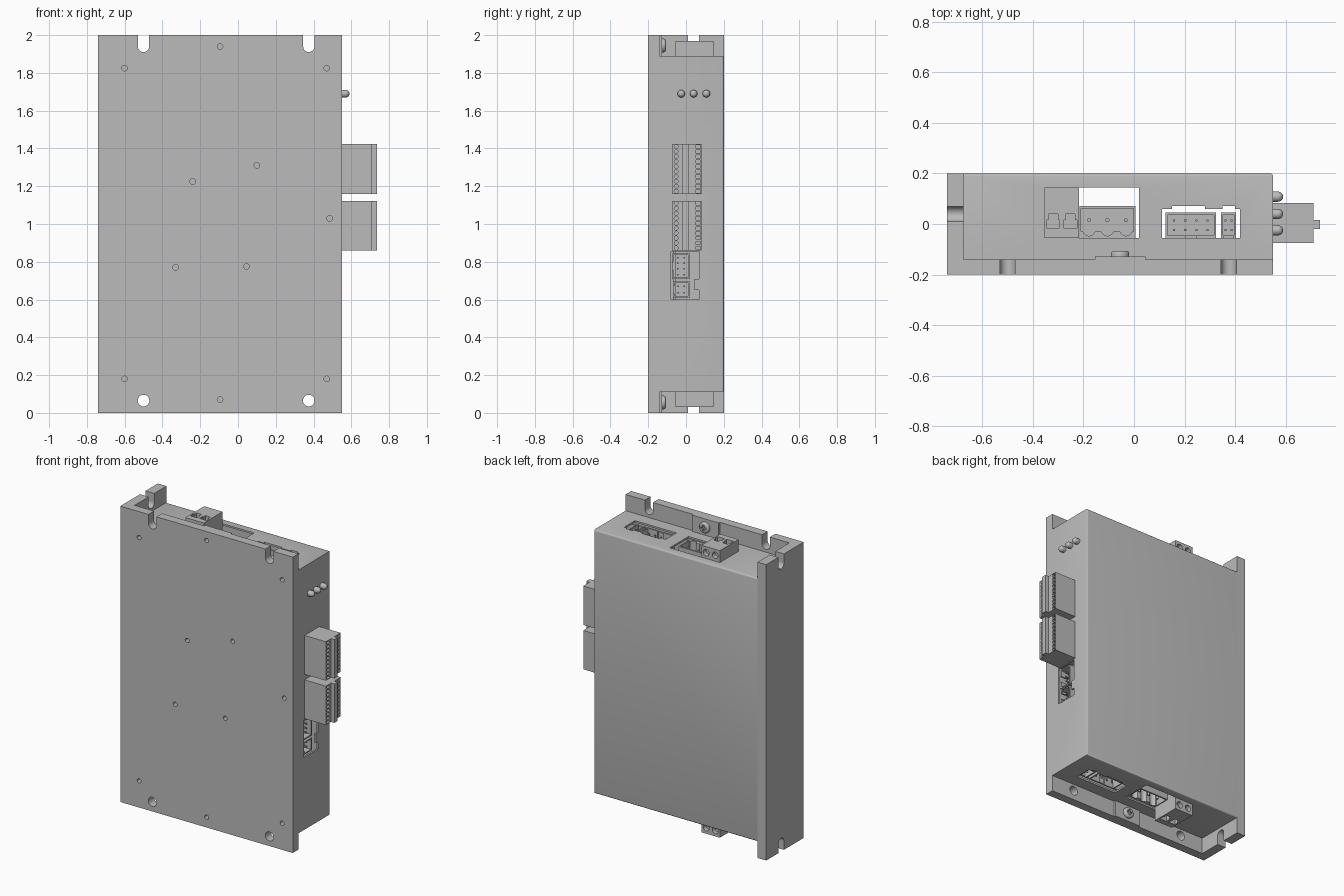
import bpy, bmesh, math
from mathutils import Matrix, Vector

cube = bpy.data.objects.get("Cube")
if cube:
    bpy.data.objects.remove(cube, do_unlink=True)

grey = bpy.data.materials.new("plain grey")
grey.use_nodes = True
grey.diffuse_color = (0.5, 0.5, 0.5, 1)
grey.node_tree.nodes["Principled BSDF"].inputs["Base Color"].default_value = (0.5, 0.5, 0.5, 1)

TOP, WALL = 1.89, 0.012
AXES = {"x": Matrix.Rotation(math.pi / 2, 4, "Y"),
        "y": Matrix.Rotation(-math.pi / 2, 4, "X"),
        "z": Matrix.Identity(4)}


def box(bm, x0, x1, y0, y1, z0, z1):
    size = Vector((x1 - x0, y1 - y0, z1 - z0))
    mid = Vector((x0 + x1, y0 + y1, z0 + z1)) / 2
    bmesh.ops.create_cube(bm, size=1, matrix=Matrix.Translation(mid) @ Matrix.Diagonal(size).to_4x4())


def rod(bm, axis, centre, radius, length, sides=20):
    bmesh.ops.create_cone(bm, cap_ends=True, segments=sides, radius1=radius, radius2=radius,
                          depth=length, matrix=Matrix.Translation(centre) @ AXES[axis])


def make(name, bm):
    mesh = bpy.data.meshes.new(name)
    bm.to_mesh(mesh)
    bm.free()
    mesh.materials.append(grey)
    obj = bpy.data.objects.new(name, mesh)
    bpy.context.collection.objects.link(obj)
    return obj


def cut(obj, bm):
    cutter = make("cutter", bm)
    cutter.hide_render = True
    mod = obj.modifiers.new("cut", "BOOLEAN")
    mod.operation, mod.solver, mod.use_self = "DIFFERENCE", "EXACT", True
    mod.object = cutter
    with bpy.context.temp_override(object=obj, active_object=obj):
        bpy.ops.object.modifier_apply(modifier=mod.name)
    bpy.data.objects.remove(cutter, do_unlink=True)


def copy_to_bottom(obj):
    mesh = obj.data.copy()
    mesh.transform(Matrix.Translation((0, 0, 2)) @ Matrix.Diagonal((1, 1, -1, 1)))
    mesh.flip_normals()
    twin = bpy.data.objects.new("bottom_" + obj.name, mesh)
    bpy.context.collection.objects.link(twin)


# L-shaped mounting chassis: front plate and side plate
bm = bmesh.new()
outline = [(-0.74, -0.2), (0.55, -0.2), (0.55, -0.14), (-0.675, -0.14), (-0.675, 0.2), (-0.74, 0.2)]
face = bm.faces.new([bm.verts.new((x, y, 0)) for x, y in outline])
grown = bmesh.ops.extrude_face_region(bm, geom=[face])["geom"]
bmesh.ops.translate(bm, vec=(0, 0, 2), verts=[v for v in grown if isinstance(v, bmesh.types.BMVert)])
bmesh.ops.recalc_face_normals(bm, faces=bm.faces)
chassis = make("mounting_chassis", bm)

# Mounting slots, round holes and blind screw holes
bm = bmesh.new()
for x in (-0.5, 0.375):
    rod(bm, "y", (x, -0.17, 1.94), 0.03, 0.2)
    box(bm, x - 0.03, x + 0.03, -0.25, -0.09, 1.94, 2.1)
    rod(bm, "y", (x, -0.17, 0.065), 0.031, 0.2)
for z, end in ((1.94, 2.1), (0.06, -0.1)):
    rod(bm, "x", (-0.7, 0.04, z), 0.03, 0.2)
    box(bm, -0.8, -0.6, 0.01, 0.07, min(z, end), max(z, end))
for x, z in ((-0.6, 1.825), (0.47, 1.825), (-0.095, 1.94), (0.1, 1.31), (-0.24, 1.225), (0.485, 1.03),
             (-0.33, 0.77), (0.045, 0.775), (-0.6, 0.18), (0.47, 0.18), (-0.095, 0.07)):
    rod(bm, "y", (x, -0.2, z), 0.015, 0.09, 12)
cut(chassis, bm)

# Sheet metal cover with a softened rear edge
bm = bmesh.new()
box(bm, -0.675, 0.55, -0.14, 0.2, 2 - TOP, TOP)
rear = [e for e in bm.edges if all(v.co.y > 0.1 for v in e.verts)
        and not all(v.co.x < -0.6 for v in e.verts)]
bmesh.ops.bevel(bm, geom=rear, offset=0.01, segments=3, affect="EDGES", profile=0.5)
cover = make("cover", bm)
bm = bmesh.new()
box(bm, -0.675 + WALL, 0.55 - WALL, -0.14 + WALL, 0.2 - WALL, 2 - TOP + WALL, TOP - WALL)
cut(cover, bm)

# Connector openings in both ends and in the side
bm = bmesh.new()
for z in (TOP, 2 - TOP):
    box(bm, -0.355, 0.02, -0.055, 0.145, z - 0.03, z + 0.03)
    box(bm, 0.11, 0.42, -0.055, 0.06, z - 0.03, z + 0.03)
    box(bm, 0.15, 0.28, 0.05, 0.072, z - 0.03, z + 0.03)
    box(bm, 0.35, 0.4, 0.05, 0.072, z - 0.03, z + 0.03)
box(bm, 0.52, 0.58, -0.08, 0.045, 0.6, 0.855)
box(bm, 0.52, 0.58, 0.03, 0.07, 0.6, 0.65)
box(bm, 0.52, 0.58, 0.03, 0.07, 0.71, 0.855)
cut(cover, bm)

# Circuit board carrying the connectors
bm = bmesh.new()
box(bm, -0.65, 0.48, -0.068, -0.055, 0.14, 1.86)
make("circuit_board", bm)

# Cover tab and its cross-head screw
bm = bmesh.new()
box(bm, -0.155, 0.045, -0.141, -0.128, TOP - 0.005, 2)
copy_to_bottom(make("cover_tab", bm))
bm = bmesh.new()
rod(bm, "y", (-0.055, -0.118, 1.945), 0.036, 0.022, 32)
rim = [e for e in bm.edges if all(v.co.y > -0.11 for v in e.verts)]
bmesh.ops.bevel(bm, geom=rim, offset=0.01, segments=3, affect="EDGES", profile=0.5)
screw = make("tab_screw", bm)
bm = bmesh.new()
for w, h in ((0.02, 0.005), (0.005, 0.02)):
    box(bm, -0.055 - w, -0.055 + w, -0.115, -0.09, 1.945 - h, 1.945 + h)
cut(screw, bm)
copy_to_bottom(screw)

# Protruding two-way terminal block
bm = bmesh.new()
box(bm, -0.355, -0.217, -0.055, 0.145, 1.75, 1.97)
terminal = make("terminal_block", bm)
bm = bmesh.new()
for x in (-0.32, -0.252):
    box(bm, x - 0.026, x + 0.026, -0.015, 0.016, 1.92, 2)
    box(bm, x - 0.019, x + 0.019, 0.01, 0.04, 1.92, 2)
    rod(bm, "y", (x, 0.145, 1.93), 0.022, 0.06)
cut(terminal, bm)
copy_to_bottom(terminal)

# Three-pin power socket with a scalloped wall
bm = bmesh.new()
box(bm, -0.215, 0.005, -0.055, 0.072, 1.72, 1.875)
socket = make("power_socket", bm)
bm = bmesh.new()
box(bm, -0.209, -0.001, -0.03, 0.062, 1.76, 1.9)
for x in (-0.178, -0.105, -0.032):
    rod(bm, "z", (x, -0.022, 1.83), 0.025, 0.14)
cut(socket, bm)
copy_to_bottom(socket)


def header(name, axis, a0, a1, b0, b1, end, count):
    """Open shroud with two rows of pins; the long direction is a, the mouth faces axis."""
    def place(bm, p, q, r, s, low, high):
        box(bm, *((p, q, r, s, low, high) if axis == "z" else (low, high, r, s, p, q)))
    bm = bmesh.new()
    place(bm, a0, a1, b0, b1, end - 0.12, end)
    shroud = make(name + "_shroud", bm)
    bm = bmesh.new()
    place(bm, a0 + 0.008, a1 - 0.008, b0 + 0.01, b1 - 0.01, end - 0.08, end + 0.05)
    middle = (a0 + a1) / 2
    place(bm, middle - 0.02, middle + 0.02, b0 - 0.01, b0 + 0.03, end - 0.06, end + 0.05)
    cut(shroud, bm)
    bm = bmesh.new()
    for i in range(count):
        a = a0 + (a1 - a0) * (i + 0.75) / (count + 0.5)
        for b in (b0 * 0.68 + b1 * 0.32, b0 * 0.32 + b1 * 0.68):
            place(bm, a - 0.004, a + 0.004, b - 0.004, b + 0.004, end - 0.1, end - 0.02)
    return shroud, make(name + "_pins", bm)


# Pin headers in the ends and in the side
for part in (*header("wide_header", "z", 0.125, 0.325, -0.055, 0.045, 1.87, 4),
             *header("narrow_header", "z", 0.345, 0.403, -0.055, 0.045, 1.87, 2)):
    copy_to_bottom(part)
header("upper_side_header", "x", 0.71, 0.845, -0.075, 0.02, 0.54, 4)
header("lower_side_header", "x", 0.61, 0.695, -0.07, 0.02, 0.54, 2)

# Power socket pins
bm = bmesh.new()
for x in (-0.178, -0.105, -0.032):
    rod(bm, "z", (x, 0.015, 1.8), 0.008, 0.12, 12)
copy_to_bottom(make("power_pins", bm))

# Two ten-way signal plugs on the side
for name, low in (("upper", 1.16), ("lower", 0.86)):
    bm = bmesh.new()
    box(bm, 0.5, 0.71, -0.075, 0.083, low, low + 0.263)
    plug = make(name + "_signal_plug", bm)
    bm = bmesh.new()
    for i in range(10):
        z = low + 0.0263 * (i + 0.5)
        rod(bm, "x", (0.71, -0.052, z), 0.0105, 0.05, 12)
        box(bm, 0.685, 0.75, 0.052, 0.077, z - 0.009, z + 0.009)
    cut(plug, bm)
    bm = bmesh.new()
    box(bm, 0.705, 0.735, -0.02, 0.015, low, low + 0.263)
    make(name + "_plug_ridge", bm)

# Domed indicator lamps
for i, y in enumerate((-0.025, 0.04, 0.108)):
    bm = bmesh.new()
    rod(bm, "x", (0.557, y, 1.69), 0.02, 0.026, 24)
    bmesh.ops.create_uvsphere(bm, u_segments=24, v_segments=12, radius=0.02,
                              matrix=Matrix.Translation((0.57, y, 1.69)))
    make("indicator_lamp_%d" % (i + 1), bm)

# Smooth the round parts and keep the edges sharp
bpy.ops.object.select_all(action="DESELECT")
for obj in bpy.context.collection.objects:
    if obj.type == "MESH" and grey.name in obj.data.materials:
        obj.select_set(True)
        bpy.context.view_layer.objects.active = obj
bpy.ops.object.shade_smooth_by_angle(angle=math.radians(35))
